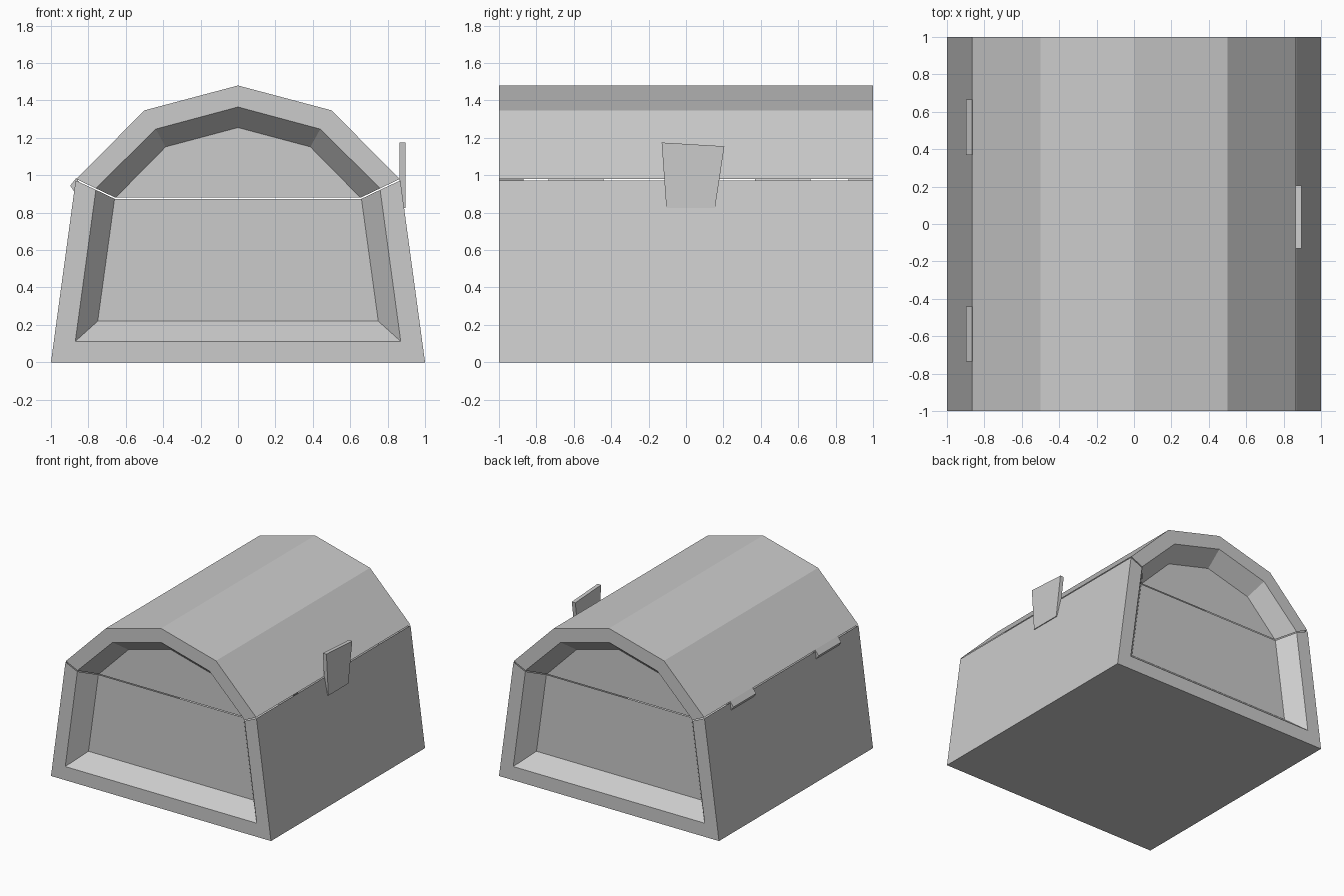
import bpy, bmesh

if "Cube" in bpy.data.objects:
    bpy.data.objects.remove(bpy.data.objects["Cube"])


def make_object(name, bm):
    bmesh.ops.recalc_face_normals(bm, faces=bm.faces)
    mesh = bpy.data.meshes.new(name)
    bm.to_mesh(mesh)
    bm.free()
    obj = bpy.data.objects.new(name, mesh)
    bpy.context.collection.objects.link(obj)
    return obj


def mirrored(half):
    """Complete a right-hand half profile, bottom/centre first, across x = 0."""
    left = [(-x, z) for x, z in reversed(half) if x > 0]
    return left + half


def shell(name, outer, rim, panel, depth=0.13):
    """Long wall along y with a framed, recessed panel at each end."""
    bm = bmesh.new()
    ends = []
    for s in (-1, 1):
        loops = [[bm.verts.new((x, s * y, z)) for x, z in mirrored(pts)]
                 for pts, y in ((outer, 1), (rim, 1), (panel, 1 - depth))]
        for a, b in zip(loops, loops[1:]):
            for i in range(len(a) - 1):
                bm.faces.new((a[i], a[i + 1], b[i + 1], b[i]))
        bm.faces.new(loops[2])
        ends.append(loops[0])
    a, b = ends
    for i in range(len(a) - 1):
        bm.faces.new((a[i], a[i + 1], b[i + 1], b[i]))
    return make_object(name, bm)


def prism(name, points, offset):
    """Extrude a flat outline by an offset vector."""
    bm = bmesh.new()
    face = bm.faces.new([bm.verts.new(p) for p in points])
    ext = bmesh.ops.extrude_face_region(bm, geom=[face], use_keep_orig=True)
    verts = [v for v in ext["geom"] if isinstance(v, bmesh.types.BMVert)]
    bmesh.ops.translate(bm, verts=verts, vec=offset)
    return make_object(name, bm)


# Chest body and arched lid, separated by a thin seam
shell("chest_base",
      [(1, 0), (0.868, 0.972)],
      [(0.87, 0.112), (0.76, 0.922)],
      [(0.75, 0.22), (0.66, 0.874)])
shell("chest_lid",
      [(0, 1.48), (0.5, 1.347), (0.865, 0.98)],
      [(0, 1.365), (0.44, 1.247), (0.76, 0.93)],
      [(0, 1.255), (0.387, 1.152), (0.655, 0.88)])

# Tapered latch plate on the right side
latch = [(-0.13, 1.175), (0.205, 1.155), (0.155, 0.825), (-0.105, 0.825)]
prism("latch", [(0.863, y, z) for y, z in latch], (0.032, 0, 0))

# Two tilted hinge blocks on the left side
hinge = [(-0.865, 0.985), (-0.897, 0.945), (-0.872, 0.908), (-0.84, 0.95)]
for name, y in (("hinge_front", -0.735), ("hinge_back", 0.37)):
    prism(name, [(x, y, z) for x, z in hinge], (0, 0.295, 0))
